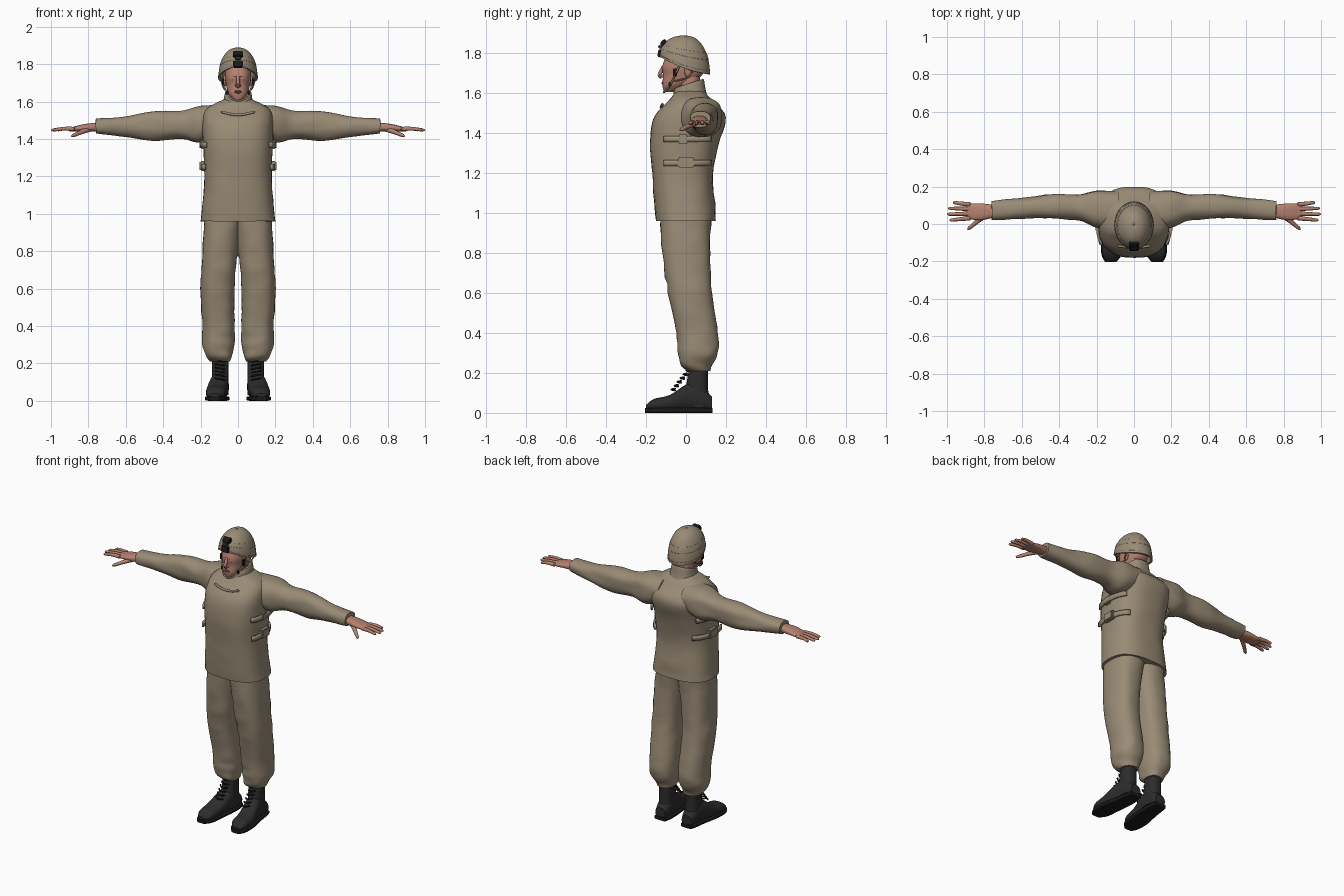
import bpy
import bmesh
import math
from mathutils import Vector, noise

cube = bpy.data.objects.get("Cube")
if cube:
    bpy.data.objects.remove(cube)


def material(name, *colour):
    mat = bpy.data.materials.new(name)
    mat.diffuse_color = (*colour, 1)
    mat.use_nodes = True
    shader = mat.node_tree.nodes["Principled BSDF"]
    shader.inputs["Base Color"].default_value = mat.diffuse_color
    shader.inputs["Roughness"].default_value = .8
    return mat


TAN = material("tan cloth", .32, .26, .18)
SKIN = material("skin", .46, .22, .16)
BLACK = material("black leather", .025, .025, .026)
DARK = material("dark gear", .01, .01, .01)
LIPS = material("lips", .33, .12, .1)
BROW = material("brown hair", .09, .05, .03)
WHITE = material("eye white", .5, .5, .4)

parts = []


def finish(name, bm, mat, mirror=False, wrinkle=0, thick=0):
    """Turn a bmesh into an object, with optional cloth wrinkles."""
    if wrinkle:
        for v in bm.verts:
            v.co += Vector((1, 1, .4)) * noise.noise(v.co * Vector((10, 10, 18))) * wrinkle
    bmesh.ops.recalc_face_normals(bm, faces=bm.faces)
    mesh = bpy.data.meshes.new(name)
    bm.to_mesh(mesh)
    bm.free()
    mesh.materials.append(mat)
    obj = bpy.data.objects.new(name, mesh)
    bpy.context.collection.objects.link(obj)
    if thick:
        modifier = obj.modifiers.new("thickness", "SOLIDIFY")
        modifier.thickness = thick
        modifier.offset = 0
    if mirror:
        obj.modifiers.new("mirror", "MIRROR").use_mirror_merge = False
    parts.append(obj)
    return obj


def skin_rings(bm, rings, caps=True):
    """Bridge closed rings of points with quads."""
    rows = [[bm.verts.new(point) for point in ring] for ring in rings]
    for low, high in zip(rows, rows[1:]):
        for i in range(len(low)):
            bm.faces.new((low[i - 1], low[i], high[i], high[i - 1]))
    if caps:
        bm.faces.new(rows[0])
        bm.faces.new(rows[-1])


def spline(rows, steps=5):
    """Smooth interpolation passing through rows of numbers."""
    rows = [Vector(row) for row in rows]
    rows = [rows[0], *rows, rows[-1]]
    smooth = []
    for a, b, c, d in zip(rows, rows[1:], rows[2:], rows[3:]):
        for step in range(steps):
            t = step / steps
            start, end = (c - a) / 2, (d - b) / 2
            ease = t * t * (3 - 2 * t)
            smooth.append(b.lerp(c, ease) + start * t * (1 - t) ** 2 - end * t * t * (1 - t))
    return smooth + [rows[-1]]


def circle(sides):
    angles = [math.tau * i / sides for i in range(sides)]
    return [(math.cos(angle), math.sin(angle)) for angle in angles]


def loft(name, axis, rows, mat, squareness=2.4, **options):
    """Loft rounded sections; each row is a position, then two min/max pairs."""
    def rounded(low, high, value):
        return (low + high) / 2 + (high - low) / 2 * math.copysign(abs(value) ** (2 / squareness), value)
    rings = []
    for t, left, right, near, far in spline(rows):
        ring = []
        for c, s in circle(40):
            a, b = rounded(left, right, c), rounded(near, far, s)
            ring.append({"x": (t, a, b), "y": (a, t, b), "z": (a, b, t)}[axis])
        rings.append(ring)
    bm = bmesh.new()
    skin_rings(bm, rings)
    return finish(name, bm, mat, **options)


def centred(*rows):
    return [(z, -half, half, front, back) for z, half, front, back in rows]


def tube(name, points, radius, mat, tip=1, **options):
    """Round tube along a smooth path, narrowing to the tip, with rounded ends."""
    path = spline(points)
    last = len(path) - 1
    rings = []
    for k, point in enumerate(path):
        along = path[min(k + 1, last)] - path[max(k - 1, 0)]
        turn = along.to_track_quat("Z", "Y")
        size = radius * (1 + (tip - 1) * k / last)
        if k in (0, last):
            size *= .4
        rings.append([point + turn @ Vector((c, s, 0)) * size for c, s in circle(10)])
    bm = bmesh.new()
    skin_rings(bm, rings)
    return finish(name, bm, mat, **options)


def solid(name, centre, size, mat, ball=False, tilt=0, **options):
    """Ball or bevelled box of a given full size, tilted about x."""
    bm = bmesh.new()
    if ball:
        bmesh.ops.create_uvsphere(bm, u_segments=16, v_segments=10, radius=.5)
    else:
        bmesh.ops.create_cube(bm, size=1)
    bmesh.ops.scale(bm, vec=size, verts=bm.verts)
    if not ball:
        bmesh.ops.bevel(bm, geom=bm.edges[:], offset=min(size) / 5, segments=2, affect="EDGES")
    for v in bm.verts:
        y, z = v.co.yz
        v.co.y = y * math.cos(tilt) - z * math.sin(tilt)
        v.co.z = y * math.sin(tilt) + z * math.cos(tilt)
        v.co += Vector(centre)
    return finish(name, bm, mat, **options)


# Padded vest, neckline and collar
loft("vest", "z", centred(
    (.96, .2, -.15, .15), (1.05, .19, -.16, .145), (1.2, .18, -.17, .135), (1.35, .185, -.18, .165),
    (1.48, .19, -.16, .2), (1.56, .17, -.09, .135), (1.61, .08, -.05, .09)),
    TAN, squareness=2.6, wrinkle=.003)
tube("neckline_seam", [(x, -.125 + x * x, 1.53 + 2 * x * x) for x in (-.09, -.04, 0, .04, .09)], .007, TAN)
collar = loft("collar", "z", centred(
    (1.55, .1, -.08, .12), (1.6, .08, -.065, .1), (1.65, .07, -.06, .09), (1.65, .06, -.05, .08)),
    TAN, wrinkle=.002)
for v in collar.data.vertices:
    v.co.z += max(v.co.z - 1.56, 0) * (v.co.y - .03) * 3.5

# Side straps and buckles hug the rounded vest
for z, width, shift in ((1.37, .19, 0), (1.25, .185, .02)):
    bm = bmesh.new()
    rows = []
    for i in range(17):
        y = -.11 + .235 * i / 16
        x = width * (1 - abs((y + shift) / .172) ** 2.6) ** (1 / 2.6) + .007
        rows.append([bm.verts.new((x, y, z + side * .015)) for side in (-1, 1)])
    for a, b in zip(rows, rows[1:]):
        bm.faces.new((a[0], b[0], b[1], a[1]))
    finish("side_strap", bm, TAN, mirror=True, thick=.012)
solid("upper_buckle", (.19, -.015, 1.37), (.03, .05, .046), TAN, mirror=True)
solid("lower_buckle", (.19, 0, 1.255), (.03, .08, .054), TAN, mirror=True)

# Sleeves
loft("sleeve", "x", [
    (.08, -.03, .17, 1.42, 1.58), (.2, -.02, .18, 1.38, 1.58), (.3, .02, .16, 1.4, 1.55),
    (.45, .03, .16, 1.39, 1.55), (.6, .03, .14, 1.41, 1.52), (.76, .02, .12, 1.43, 1.51)],
    TAN, mirror=True, wrinkle=.007)

# Hands
loft("palm", "x", [
    (.73, .04, .1, 1.44, 1.49), (.82, .02, .11, 1.44, 1.48), (.9, .03, .11, 1.44, 1.46)],
    SKIN, mirror=True)
for i, label in enumerate(("index", "middle", "ring", "little")):
    y = .032 + .024 * i
    reach = 1 - .01 * (i - 1.2) ** 2
    spread = (i - 1.5) * .004
    tube(label + "_finger", [(.87, y, 1.453), (.93, y + spread, 1.455), (reach, y + 2 * spread, 1.447)],
         .013, SKIN, tip=.6, mirror=True)
tube("thumb", [(.79, .05, 1.455), (.83, .02, 1.44), (.89, -.03, 1.415)], .017, SKIN, tip=.5, mirror=True)

# Trousers
loft("trouser_leg", "z", [
    (.21, .04, .15, .01, .12), (.24, .03, .17, -.03, .13), (.3, .02, .19, -.04, .16),
    (.4, .02, .19, -.05, .16), (.6, .02, .2, -.09, .13), (.8, 0, .19, -.12, .12),
    (1, -.03, .18, -.13, .13)], TAN, mirror=True, wrinkle=.007)

# Boots, with a sole that follows the foot outline
loft("boot_shaft", "z", [
    (.03, .05, .14, -.01, .12), (.13, .05, .14, 0, .11), (.25, .05, .14, .02, .11)], BLACK, mirror=True)
foot = [(-.2, .1, .15, .02, .04), (-.16, .07, .17, .01, .07), (-.08, .06, .17, .01, .09),
        (.02, .05, .15, .01, .15), (.09, .05, .14, .01, .12), (.13, .06, .13, .01, .08)]
loft("boot_foot", "y", foot, BLACK, mirror=True)
loft("boot_sole", "y", [(y * 1.02, left - .004, right + .004, 0, .025) for y, left, right, *_ in foot],
     DARK, squareness=5, mirror=True)
for i in range(6):
    y, z = -.066 + .015 * i, .112 + .019 * i
    tube("boot_lace", [(.07, y + .015, z), (.096, y - .006, z + .005), (.124, y + .015, z + .01)],
         .005, DARK, mirror=True)

# Head and face
loft("neck", "z", centred((1.56, .06, -.04, .07), (1.72, .055, -.04, .07)), SKIN)
loft("head", "z", centred(
    (1.605, .02, -.11, -.06), (1.64, .05, -.118, 0), (1.69, .064, -.115, .08),
    (1.74, .07, -.118, .09), (1.83, .06, -.08, .07)), SKIN)
tube("nose", [(0, -.11, 1.74), (0, -.125, 1.71), (0, -.133, 1.69), (0, -.12, 1.68)], .009, SKIN, tip=1.2)
solid("nostril_wing", (.01, -.12, 1.686), (.015, .022, .014), SKIN, ball=True, mirror=True)
for label, z in (("upper_lip", 1.655), ("lower_lip", 1.648)):
    solid(label, (0, -.114, z), (.04, .017, .01), LIPS, ball=True)
solid("eye", (.027, -.105, 1.716), (.023, .016, .011), WHITE, ball=True, mirror=True)
solid("pupil", (.027, -.11, 1.716), (.009, .009, .009), DARK, ball=True, mirror=True)
tube("eyebrow", [(.012, -.116, 1.732), (.028, -.11, 1.736), (.046, -.097, 1.73)], .004, BROW, tip=.5, mirror=True)
solid("ear", (.07, .01, 1.71), (.02, .035, .06), SKIN, ball=True, mirror=True)


# Helmet shell and bands follow one dome whose rim is higher at the front
def dome(name, low, high, swell, thick):
    rings = []
    for k in range(13):
        rise = (low + (high - low) * k / 12) * math.pi / 2
        reach = math.cos(rise) ** .85 * swell
        ring = []
        for c, s in circle(48):
            rim = 1.725 - .045 * s + .015 * s * s
            ring.append((.1 * reach * c, .122 * reach * s - .007, rim + (1.884 - rim) * math.sin(rise) * swell))
        rings.append(ring)
    bm = bmesh.new()
    skin_rings(bm, rings, caps=False)
    finish(name, bm, TAN, thick=thick)


dome("helmet_shell", 0, .995, 1, .01)
dome("helmet_rim", 0, .05, 1.015, .009)
dome("helmet_band", .24, .38, 1.02, .007)
solid("mount_upper", (0, -.112, 1.852), (.052, .026, .036), DARK, tilt=-.65)
solid("mount_lower", (0, -.13, 1.8), (.052, .022, .04), DARK, tilt=-.2)
solid("mount_hinge", (0, -.125, 1.83), (.034, .03, .016), BLACK, tilt=-.4)

# Chin strap
tube("chin_strap", [(.088, -.03, 1.745), (.08, -.05, 1.7), (.06, -.075, 1.65),
                    (.034, -.1, 1.614), (0, -.113, 1.604)], .005, TAN, mirror=True)
tube("rear_strap", [(.09, .035, 1.71), (.078, 0, 1.675), (.066, -.066, 1.66)], .004, TAN, mirror=True)
solid("strap_clasp", (.08, -.055, 1.705), (.012, .02, .04), DARK, mirror=True)
solid("strap_slider", (.057, -.08, 1.645), (.014, .014, .022), DARK, mirror=True)

# Smooth shading with sharp rims
bpy.ops.object.select_all(action="DESELECT")
for obj in parts:
    obj.select_set(True)
bpy.context.view_layer.objects.active = parts[0]
bpy.ops.object.shade_smooth_by_angle(angle=math.radians(40))
